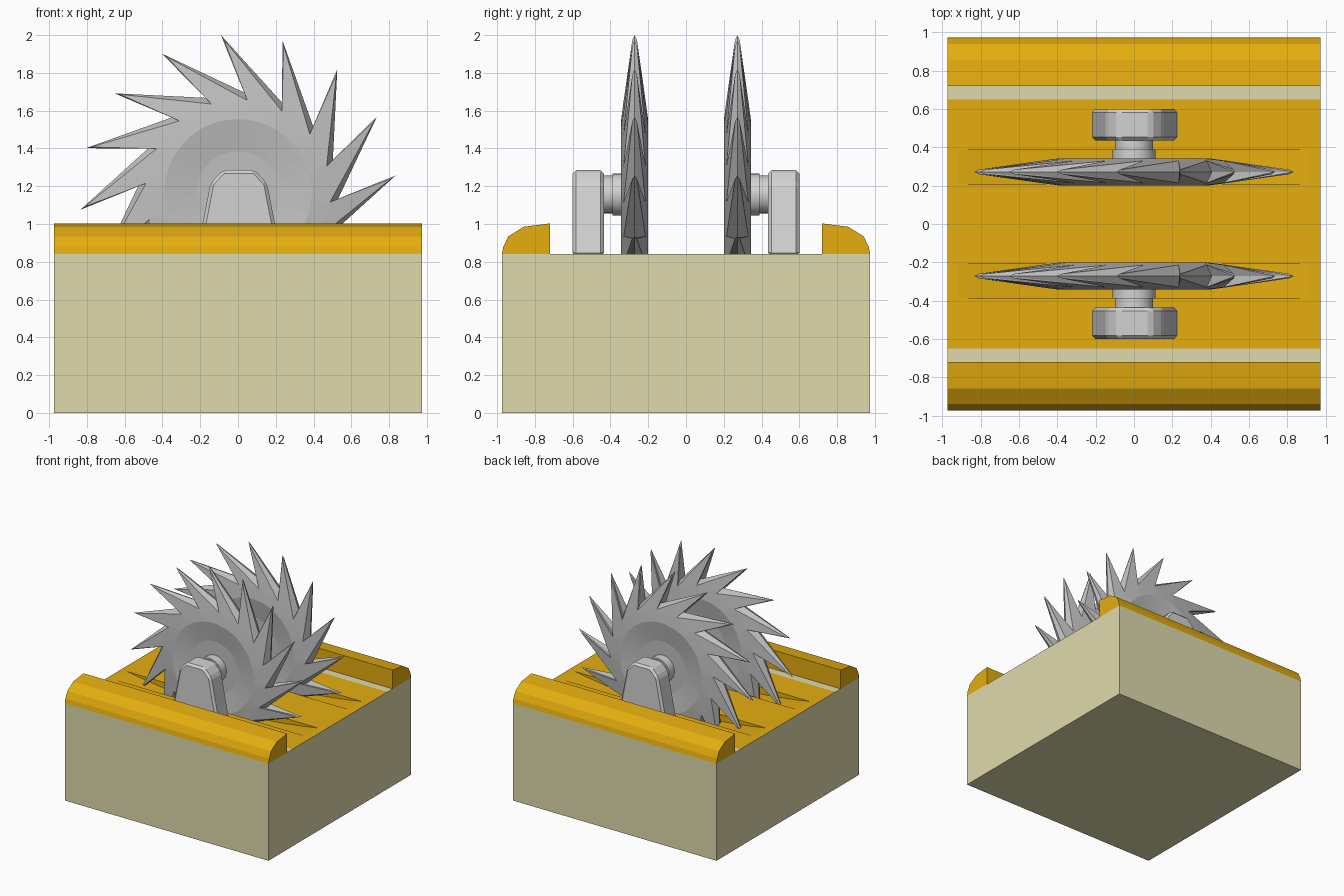
import bpy, bmesh, math
from mathutils import Vector

if "Cube" in bpy.data.objects:
    bpy.data.objects.remove(bpy.data.objects["Cube"])


def material(name, rgb):
    m = bpy.data.materials.new(name)
    m.diffuse_color = (*rgb, 1)
    m.use_nodes = True
    m.node_tree.nodes["Principled BSDF"].inputs["Base Color"].default_value = m.diffuse_color
    return m


CREAM = material("cream", (0.74, 0.70, 0.42))
ORANGE = material("orange", (0.78, 0.42, 0.005))
STEEL = material("blade_grey", (0.53, 0.53, 0.53))
PALE = material("support_grey", (0.65, 0.65, 0.65))


def finish(name, bm, *mats):
    bmesh.ops.remove_doubles(bm, verts=bm.verts, dist=0.0005)
    bmesh.ops.recalc_face_normals(bm, faces=bm.faces)
    me = bpy.data.meshes.new(name)
    bm.to_mesh(me)
    bm.free()
    for m in mats:
        me.materials.append(m)
    ob = bpy.data.objects.new(name, me)
    bpy.context.collection.objects.link(ob)
    return ob


def face(bm, pts, mat=0):
    f = bm.faces.new([bm.verts.new(p) for p in pts])
    f.material_index = mat
    return f


# block with coloured deck and two curved blade slots
def make_base():
    bm = bmesh.new()
    H, TOP, L, DEPTH = 0.975, 0.84, 0.915, 0.08
    n = 12
    xs = [-H] + [-L + 2 * L * i / n for i in range(n + 1)] + [H]
    ys = [-H, -0.65, -0.39, -0.21, 0.21, 0.39, 0.65, H]

    def dip(x):
        return TOP - DEPTH * max(0, 1 - (x / L) ** 2)

    for j in range(len(ys) - 1):
        y0, y1 = ys[j], ys[j + 1]
        slot = j in (2, 4)
        mat = 0 if j in (0, 6) else 1
        for x0, x1 in zip(xs, xs[1:]):
            z0, z1 = (dip(x0), dip(x1)) if slot else (TOP, TOP)
            face(bm, [(x0, y0, z0), (x1, y0, z1), (x1, y1, z1), (x0, y1, z0)], mat)
        if slot:
            # slot side walls
            for y in (y0, y1):
                inner = xs[1:-1]
                for a, b in zip(inner, inner[1:]):
                    pts = [(a, y, TOP), (b, y, TOP), (b, y, dip(b)), (a, y, dip(a))]
                    if abs(a + L) < 1e-6:
                        pts = pts[:3]
                    elif abs(b - L) < 1e-6:
                        pts = [pts[0], pts[1], pts[3]]
                    face(bm, pts, 1)
    # outer walls and bottom
    for s in (-H, H):
        face(bm, [(s, -H, 0), (s, H, 0)] + [(s, y, TOP) for y in reversed(ys)])
        face(bm, [(-H, s, 0), (H, s, 0)] + [(x, s, TOP) for x in reversed(xs)])
    face(bm, [(-H, -H, 0), (H, -H, 0), (H, H, 0), (-H, H, 0)])
    finish("base_block", bm, CREAM, ORANGE)


def prism(name, pts, vec, mat):
    bm = bmesh.new()
    f = face(bm, pts)
    r = bmesh.ops.extrude_face_region(bm, geom=[f])
    verts = [v for v in r["geom"] if isinstance(v, bmesh.types.BMVert)]
    bmesh.ops.translate(bm, verts=verts, vec=vec)
    if not any(g is f for g in bm.faces):
        face(bm, pts)
    return finish(name, bm, mat)


CY, CZ = 0.272, 1.166  # blade centre


# swept-tooth saw blade, dished near the hub
def make_blade(name, side):
    bm = bmesh.new()
    N = 16
    step = math.tau / N

    def P(r, a, y):
        return Vector((r * math.cos(a), side * CY + y, CZ + r * math.sin(a)))

    a0 = math.radians(96.2)
    for s in (-1, 1):
        def ring(r, h, k):
            return P(r, a0 - math.radians(12) + k * step / 2, s * h)
        # flat hub and dish
        face(bm, [ring(0.22, 0.045, k) for k in range(2 * N)])
        for k in range(2 * N):
            face(bm, [ring(0.22, 0.045, k), ring(0.22, 0.045, k + 1),
                      ring(0.39, 0.071, k + 1), ring(0.39, 0.071, k)])
        for i in range(N):
            t = a0 + i * step
            va, vb = t - math.radians(34.5), t - math.radians(12)
            A, B = P(0.49, va, s * 0.058), P(0.49, vb, s * 0.058)
            Am, Bm = P(0.523, va, 0), P(0.523, vb, 0)
            T = P(0.839, t, 0)
            Tf = T.lerp((Am + Bm) / 2, 0.07) + Vector((0, s * 0.012, 0))
            k = 2 * i - 2
            # plate up to the tooth roots
            face(bm, [ring(0.39, 0.071, k), ring(0.39, 0.071, k + 1), A])
            face(bm, [ring(0.39, 0.071, k + 1), B, A])
            face(bm, [ring(0.39, 0.071, k + 1), ring(0.39, 0.071, k + 2), B])
            # tooth face and ground edges
            face(bm, [A, B, Tf])
            face(bm, [A, Tf, T])
            face(bm, [A, T, Am])
            face(bm, [B, Tf, T])
            face(bm, [B, T, Bm])
    finish(name, bm, STEEL)


make_base()

for side, tag in ((-1, "front"), (1, "back")):
    # rounded rim along the edge
    prof = [(0.72, 0.84), (0.975, 0.84), (0.967, 0.88), (0.94, 0.935),
            (0.86, 0.985), (0.72, 1.003)]
    prism(tag + "_rim", [(-0.975, side * y, z) for y, z in prof], (1.95, 0, 0), ORANGE)

    make_blade(tag + "_saw_blade", side)

    # tapered support post
    prof = [(-0.225, 0.83), (0.225, 0.83), (0.15, 1.215), (0.085, 1.286),
            (-0.085, 1.286), (-0.15, 1.215)]
    post = prism(tag + "_support", [(x + 0.004, side * 0.435, z) for x, z in prof],
                 (0, side * 0.165, 0), PALE)
    bev = post.modifiers.new("bevel", "BEVEL")
    bev.width = 0.018
    bev.segments = 1

    # axle with a slightly wider collar next to the blade
    for part, r, y0, y1 in (("_axle", 0.1, 0.28, 0.45), ("_axle_collar", 0.112, 0.28, 0.39)):
        bpy.ops.mesh.primitive_cylinder_add(
            vertices=24, radius=r, depth=y1 - y0,
            location=(0, side * (y0 + y1) / 2, CZ - 0.01), rotation=(math.pi / 2, 0, 0))
        ob = bpy.context.object
        ob.name = tag + part
        ob.data.materials.append(PALE)
        bpy.ops.object.shade_smooth_by_angle(angle=math.radians(35))
